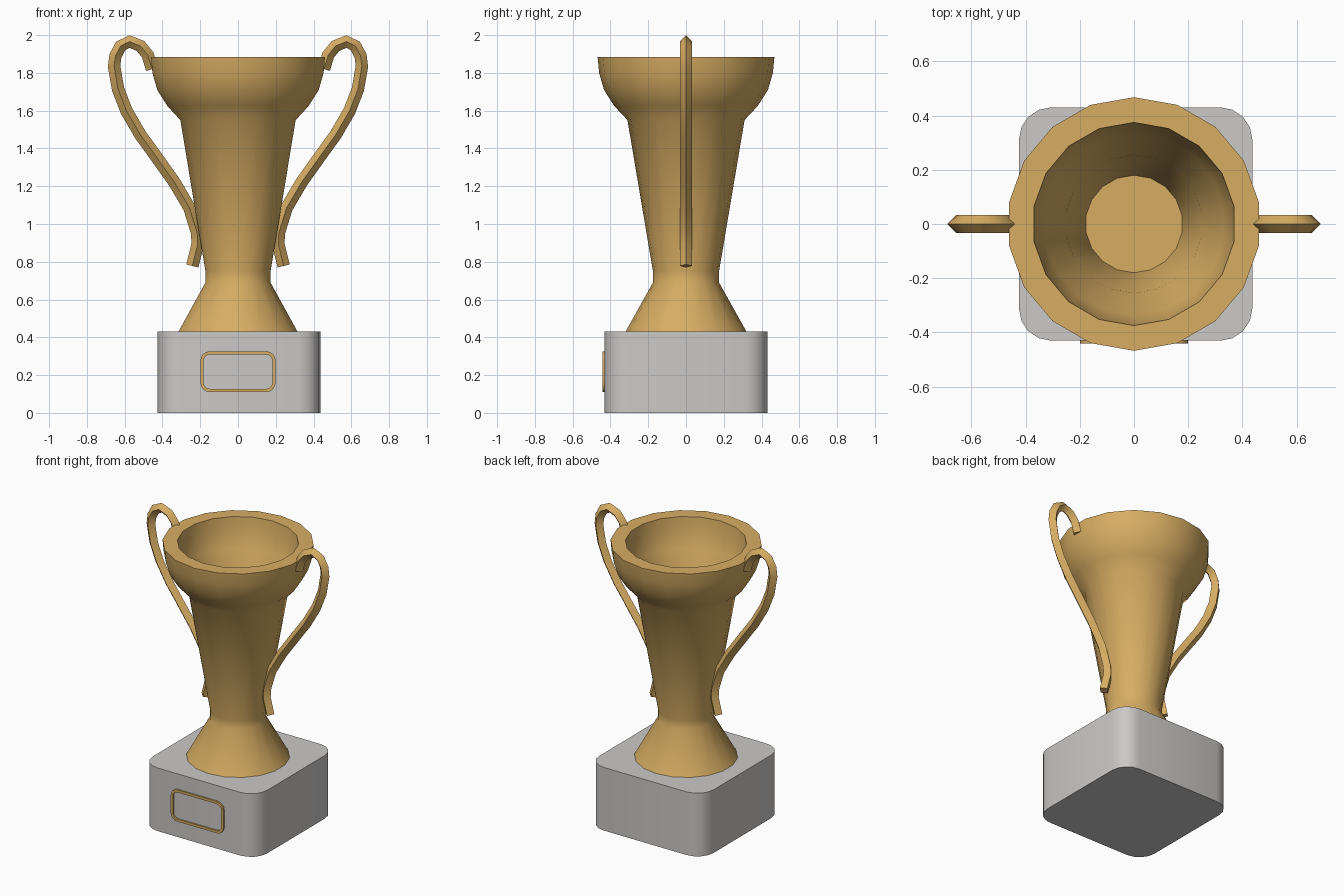
import bpy, bmesh, math
from mathutils import Vector

if "Cube" in bpy.data.objects:
    bpy.data.objects.remove(bpy.data.objects["Cube"])


def material(name, col):
    m = bpy.data.materials.new(name)
    m.diffuse_color = (*col, 1)
    m.use_nodes = True
    m.node_tree.nodes["Principled BSDF"].inputs["Base Color"].default_value = m.diffuse_color
    return m


GOLD = material("gold", (0.68, 0.42, 0.125))
GREY = material("light grey", (0.60, 0.585, 0.575))


def finish(bm, name, mat, angle):
    bmesh.ops.recalc_face_normals(bm, faces=bm.faces)
    me = bpy.data.meshes.new(name)
    bm.to_mesh(me)
    bm.free()
    me.materials.append(mat)
    ob = bpy.data.objects.new(name, me)
    bpy.context.collection.objects.link(ob)
    bpy.ops.object.select_all(action='DESELECT')
    ob.select_set(True)
    bpy.context.view_layer.objects.active = ob
    bpy.ops.object.shade_smooth_by_angle(angle=math.radians(angle))
    return ob


def bridge(bm, rings, closed=False):
    pairs = list(zip(rings, rings[1:]))
    if closed:
        pairs.append((rings[-1], rings[0]))
    for a, b in pairs:
        n = len(a)
        for i in range(n):
            j = (i + 1) % n
            bm.faces.new((a[i], a[j], b[j], b[i]))


def rounded_rect(hx, hy, r, seg=4):
    pts = []
    for k, (sx, sy) in enumerate([(1, 1), (-1, 1), (-1, -1), (1, -1)]):
        for i in range(seg + 1):
            a = math.pi / 2 * (k + i / seg)
            pts.append((sx * (hx - r) + r * math.cos(a), sy * (hy - r) + r * math.sin(a)))
    return pts


# plinth: rounded square block
bm = bmesh.new()
rings = [[bm.verts.new((x + 0.006, y, z)) for x, y in rounded_rect(0.431, 0.431, 0.12)]
         for z in (0, 0.43)]
bridge(bm, rings)
for r in rings:
    bm.faces.new(r)
finish(bm, "plinth", GREY, 35)

# plaque frame: thin gold ring on the front of the plinth
bm = bmesh.new()
outer = rounded_rect(0.199, 0.108, 0.05)
inner = rounded_rect(0.182, 0.091, 0.034)
rings = [[bm.verts.new((x, y, z + 0.218)) for x, z in pts]
         for pts, y in ((outer, -0.43), (outer, -0.441), (inner, -0.441), (inner, -0.43))]
bridge(bm, rings, closed=True)
finish(bm, "plaque_frame", GOLD, 35)

# cup: foot, stem and hollow bowl turned in 18 sides
profile = [(0.32, 0.43), (0.175, 0.69), (0.175, 0.75), (0.31, 1.55), (0.38, 1.625),
           (0.434, 1.71), (0.46, 1.80), (0.468, 1.885), (0.375, 1.885), (0.365, 1.80),
           (0.335, 1.69), (0.255, 1.55), (0.18, 1.12)]
bm = bmesh.new()
rings = [[bm.verts.new((r * math.cos(a), r * math.sin(a), z))
          for a in (math.pi / 2 + i * math.tau / 18 for i in range(18))]
         for r, z in profile]
bridge(bm, rings)
bm.faces.new(rings[0])
bm.faces.new(rings[-1])
finish(bm, "cup", GOLD, 42)

# handles: diamond section swept along a curved path, mirrored
path = [(.455, 1.82), (.478, 1.895), (.516, 1.942), (.574, 1.966), (.622, 1.942),
        (.649, 1.89), (.656, 1.835), (.635, 1.714), (.59, 1.598), (.516, 1.471),
        (.447, 1.376), (.336, 1.22), (.257, 1.085), (.216, .952), (.214, .889), (.242, .778)]
H = 0.033
for side, name in ((1, "handle_right"), (-1, "handle_left")):
    P = [Vector((side * x, 0, z)) for x, z in path]
    bm = bmesh.new()
    rings = []
    for i, p in enumerate(P):
        t = (P[min(i + 1, len(P) - 1)] - P[max(i - 1, 0)]).normalized()
        n = Vector((t.z, 0, -t.x)) * H
        w = Vector((0, H, 0))
        rings.append([bm.verts.new(p + d) for d in (n, w, -n, -w)])
    bridge(bm, rings)
    bm.faces.new(rings[0])
    bm.faces.new(rings[-1])
    finish(bm, name, GOLD, 45)
